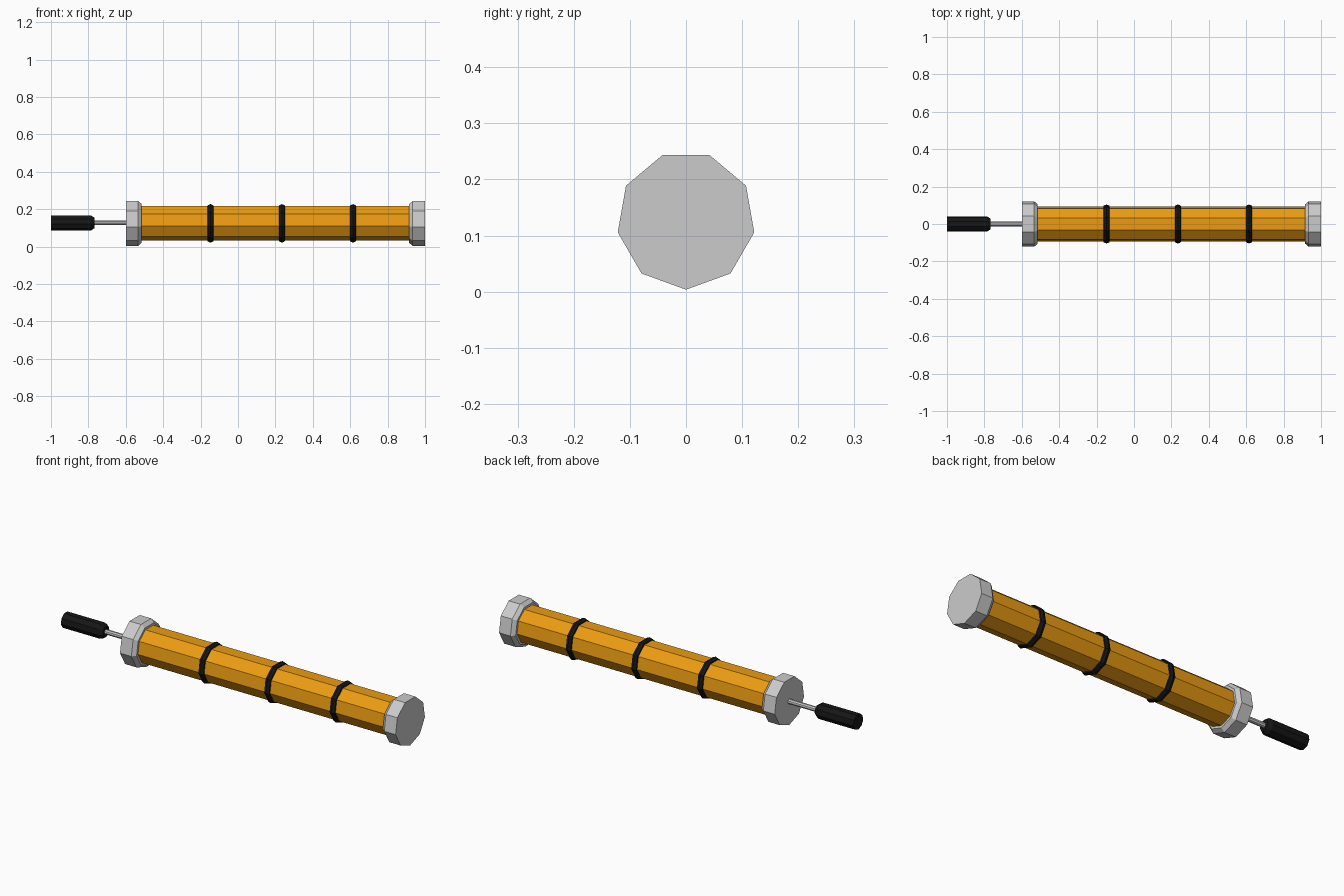
import bpy, bmesh, math

if "Cube" in bpy.data.objects:
    bpy.data.objects.remove(bpy.data.objects["Cube"])

SIDES = 9
AXIS_Z = 0.127


def material(name, rgb):
    m = bpy.data.materials.new(name)
    m.diffuse_color = (*rgb, 1)
    m.use_nodes = True
    m.node_tree.nodes["Principled BSDF"].inputs["Base Color"].default_value = m.diffuse_color
    return m


ORANGE = material("orange", (0.83, 0.33, 0.006))
BLACK = material("black", (0.008, 0.008, 0.008))


def lathe(name, profile, mat=None, closed=False):
    """Nine-sided turned part along x; profile is a list of (x, radius)."""
    bm = bmesh.new()
    rings = []
    for x, r in profile:
        ring = []
        for i in range(SIDES):
            a = 2 * math.pi * i / SIDES
            ring.append(bm.verts.new((x, r * math.sin(a), AXIS_Z - r * math.cos(a))))
        rings.append(ring)
    pairs = list(zip(rings, rings[1:]))
    if closed:
        pairs.append((rings[-1], rings[0]))
    else:
        bm.faces.new(rings[0])
        bm.faces.new(rings[-1])
    for a, b in pairs:
        for i in range(SIDES):
            j = (i + 1) % SIDES
            bm.faces.new((a[i], a[j], b[j], b[i]))
    bmesh.ops.recalc_face_normals(bm, faces=bm.faces)
    me = bpy.data.meshes.new(name)
    bm.to_mesh(me)
    bm.free()
    if mat:
        me.materials.append(mat)
    ob = bpy.data.objects.new(name, me)
    bpy.context.collection.objects.link(ob)
    return ob


# Main tube
lathe("tube", [(-0.56, 0.095), (0.95, 0.095)], ORANGE)

# End caps, chamfered towards the tube
for name, outer, d in (("left_cap", -0.6, 1), ("right_cap", 1.0, -1)):
    lathe(name, [(outer, 0.1235), (outer + d * 0.066, 0.1235), (outer + d * 0.085, 0.107)])

# Rounded bands around the tube
for k, x in enumerate((-0.147, 0.235, 0.615)):
    section = [(x + 0.02 * math.cos(t), 0.087 + 0.019 * math.sin(t))
               for t in (2 * math.pi * n / 8 for n in range(8))]
    lathe(f"band_{k + 1}", section, BLACK, closed=True)

# Plunger rod and handle
lathe("plunger_rod", [(-0.80, 0.013), (-0.58, 0.013)])
lathe("plunger_handle", [(-1.0, 0.041), (-0.785, 0.041), (-0.766, 0.028)], BLACK)
